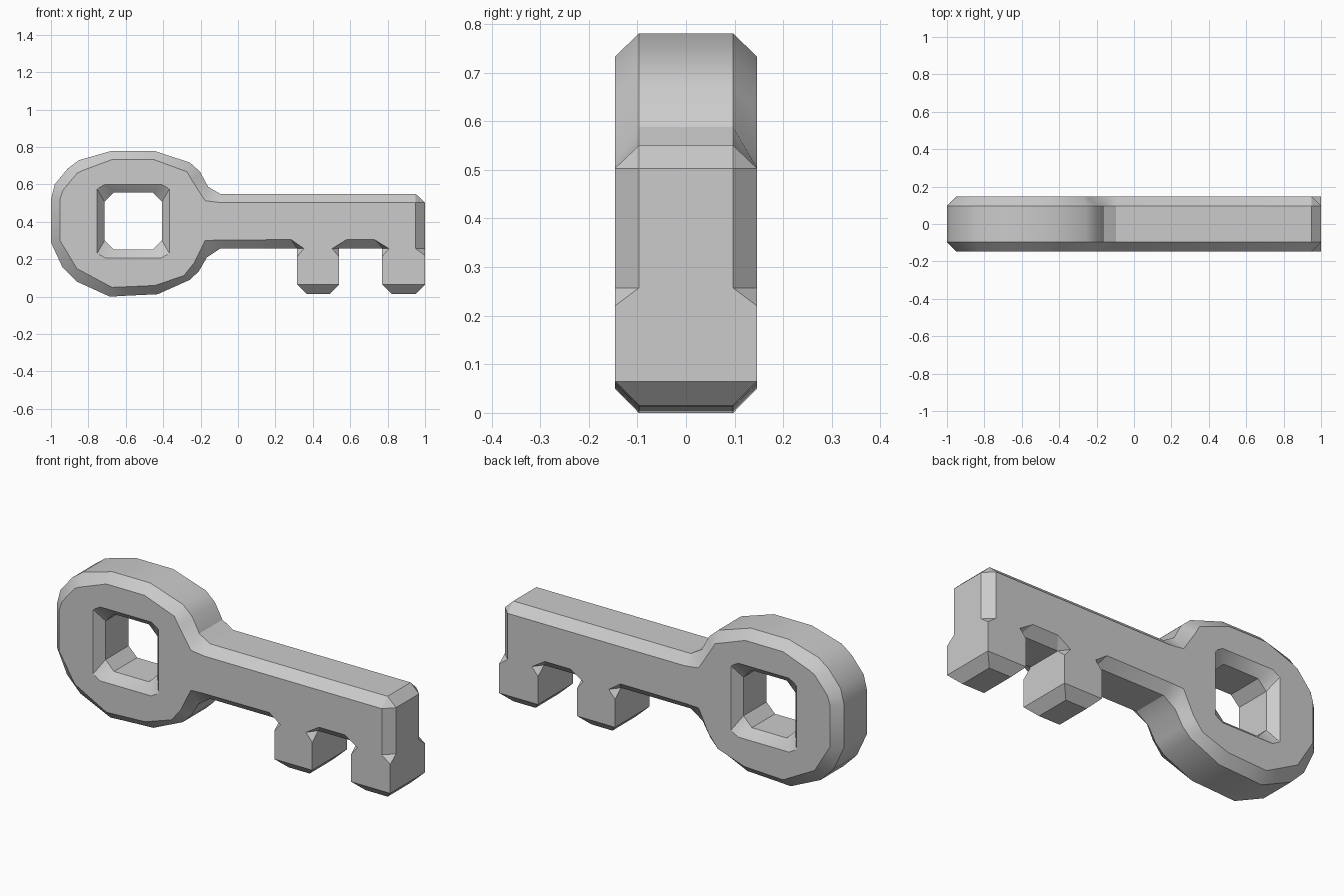
import bpy, bmesh, math

if "Cube" in bpy.data.objects:
    bpy.data.objects.remove(bpy.data.objects["Cube"])

RIM, FACE = 0.097, 0.146      # half thickness at the rim and at the flat faces
TIP, CH = 0.065, 0.05         # height where tooth tips start, chamfer size

# Outline pairs: rim x, rim z, bevelled face x, face z (clockwise from left)
outline = [
    (-1, .29, -.952, .30), (-1, .52, -.952, .52), (-.98, .60, -.935, .57),
    (-.91, .685, -.86, .66), (-.85, .73, -.83, .675), (-.674, .78, -.674, .733),
    (-.45, .78, -.45, .733), (-.257, .717, -.273, .668), (-.203, .668, -.245, .62),
    (-.16, .588, -.176, .513), (-.096, .55, -.096, .503),
    (.95, .55, .95, .503), (1, .503, .95, .503),
    (1, .257, .95, .257), (1, .257, 1, .22), (1, TIP, 1, TIP),
    (.77, TIP, .77, TIP), (.77, .257, .77, .214), (.77, .257, .807, .257),
    (.77, .257, .73, .305), (.54, .257, .58, .305),
    (.54, .257, .503, .257), (.54, .257, .54, .214), (.54, TIP, .54, TIP),
    (.316, TIP, .316, TIP), (.316, .257, .316, .214), (.316, .257, .353, .257),
    (.316, .257, .285, .305),
    (-.096, .257, -.10, .303), (-.166, .21, -.176, .30), (-.21, .135, -.235, .18),
    (-.257, .09, -.29, .112), (-.43, .013, -.445, .06), (-.60, .005, -.60, .053),
    (-.685, 0, -.674, .05), (-.861, .08, -.861, .15), (-.94, .16, -.90, .215),
]

# Hole in the bow: octagon at the rim, wider rounded square on the faces
quarter = [(.153, .103, .193, .172), (.103, .153, .15, .197)]
hole = []
for sx, sz in ((1, 1), (-1, 1), (-1, -1), (1, -1)):
    pts = quarter if sx * sz > 0 else quarter[::-1]
    hole += [(-.56 + sx * a, .404 + sz * b, -.56 + sx * c, .404 + sz * d)
             for a, b, c, d in pts]

bm = bmesh.new()


def wall(pairs):
    """Bridge face, rim, rim, face loops; tooth tips stay open."""
    rings = [[bm.verts.new((p[k], y, p[k + 1])) for p in pairs]
             for k, y in ((2, -FACE), (0, -RIM), (0, RIM), (2, FACE))]
    n = len(pairs)
    for r0, r1 in zip(rings, rings[1:]):
        for i in range(n):
            j = (i + 1) % n
            if pairs[i][1] == TIP and pairs[j][1] == TIP:
                continue
            bm.faces.new((r0[i], r0[j], r1[j], r1[i]))


def tooth_tip(x0, x1):
    """Tapered end of one tooth."""
    def rect(d, z):
        return [bm.verts.new(c) for c in (
            (x0 + d, -FACE + d, z), (x1 - d, -FACE + d, z),
            (x1 - d, FACE - d, z), (x0 + d, FACE - d, z))]
    a, b = rect(0, TIP), rect(CH, TIP - CH)
    for i in range(4):
        j = (i + 1) % 4
        bm.faces.new((a[i], a[j], b[j], b[i]))
    bm.faces.new(b)


wall(outline)
wall(hole)
tooth_tip(.316, .54)
tooth_tip(.77, 1)
bmesh.ops.remove_doubles(bm, verts=bm.verts[:], dist=1e-4)

# Flat front and back faces around the hole
for s in (-1, 1):
    rim = [e for e in bm.edges if all(v.co.y * s > FACE - .001 for v in e.verts)]
    bmesh.ops.triangle_fill(bm, edges=rim, use_beauty=True, normal=(0, s, 0))
bmesh.ops.recalc_face_normals(bm, faces=bm.faces[:])

mesh = bpy.data.meshes.new("key")
bm.to_mesh(mesh)
bm.free()
key = bpy.data.objects.new("key", mesh)
bpy.context.collection.objects.link(key)
bpy.context.view_layer.objects.active = key
key.select_set(True)
bpy.ops.object.shade_smooth_by_angle(angle=math.radians(30))
